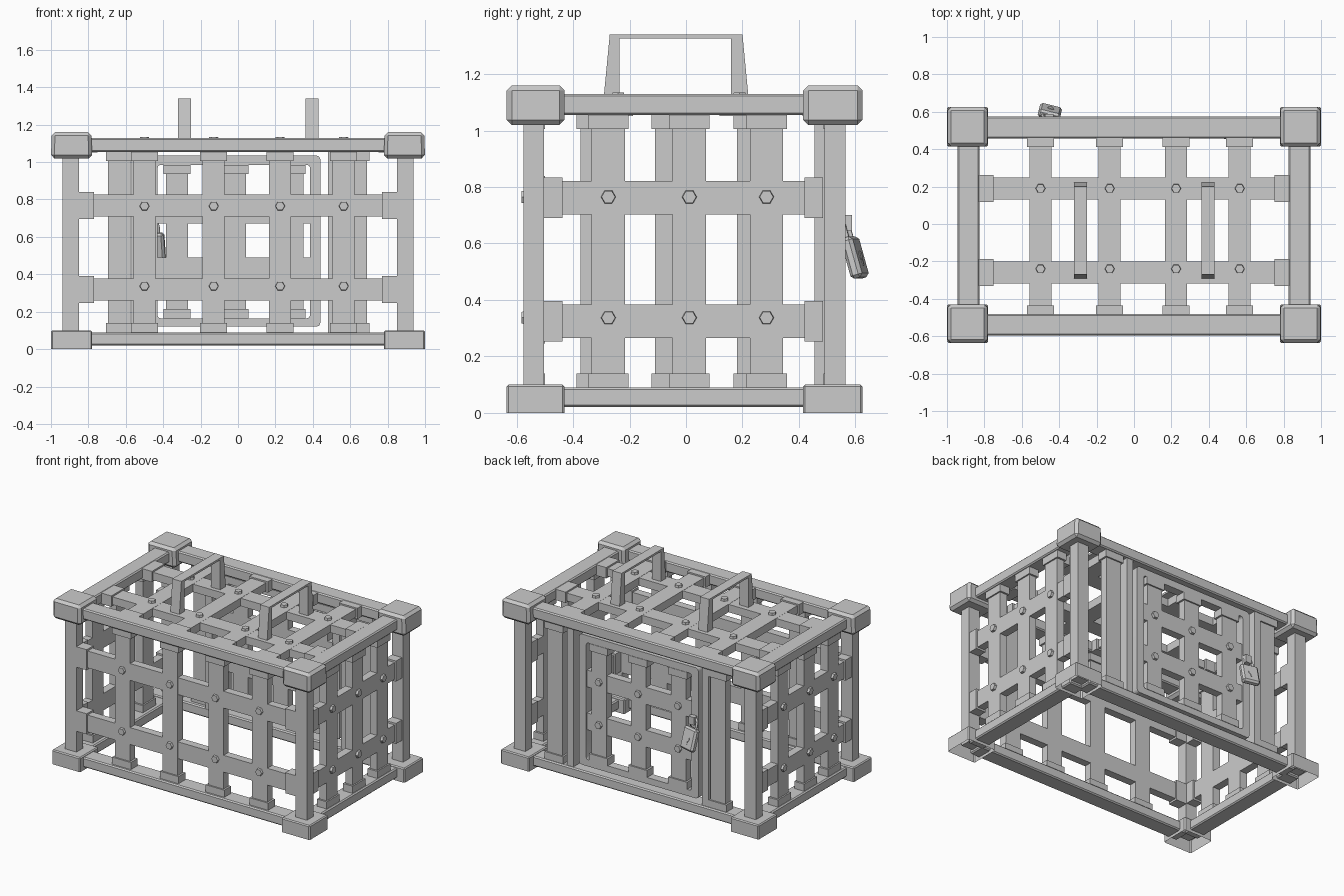
import bpy, bmesh
from math import radians, pi, cos, sin
from mathutils import Matrix, Vector

if "Cube" in bpy.data.objects:
    bpy.data.objects.remove(bpy.data.objects["Cube"])


def add_box(bm, lo, hi):
    size = [b - a for a, b in zip(lo, hi)]
    mid = [(a + b) / 2 for a, b in zip(lo, hi)]
    return bmesh.ops.create_cube(bm, size=1, matrix=Matrix.Translation(mid) @ Matrix.Diagonal((*size, 1)))['verts']


def finish(bm, name, matrix=Matrix(), bevel=0):
    me = bpy.data.meshes.new(name)
    bm.to_mesh(me)
    bm.free()
    ob = bpy.data.objects.new(name, me)
    bpy.context.collection.objects.link(ob)
    ob.matrix_world = matrix
    if bevel:
        m = ob.modifiers.new('bevel', 'BEVEL')
        m.width, m.segments = bevel, 1
    return ob


def box(name, lo, hi, bevel=0.0):
    bm = bmesh.new()
    add_box(bm, lo, hi)
    return finish(bm, name, bevel=bevel)


def bolted_lattice(name, matrix, us, vs, ub, vb, bolt_vs, cap_u=0.08, cap_v=0.05):
    """Flush grid of flat bars with thicker end caps; local z is outward."""
    bm = bmesh.new()
    w, t, cw, ct = 0.059, 0.028, 0.072, 0.038
    for u in us:
        add_box(bm, (u - w, vb[0], -t), (u + w, vb[1], t))
        for a, b in ((vb[0], vb[0] + cap_v), (vb[1] - cap_v, vb[1])):
            add_box(bm, (u - cw, a, -ct), (u + cw, b, ct))
        for v in bolt_vs:
            rot = Matrix.Rotation(pi / 6, 4, 'Z')
            bmesh.ops.create_cone(bm, cap_ends=True, segments=6, radius1=0.027, radius2=0.024,
                                  depth=0.02, matrix=Matrix.Translation((u, v, t + 0.006)) @ rot)
    for v in vs:
        add_box(bm, (ub[0], v - w, -t), (ub[1], v + w, t - 0.001))
        if cap_u:
            for a, b in ((ub[0], ub[0] + cap_u), (ub[1] - cap_u, ub[1])):
                add_box(bm, (a, v - cw, -ct), (b, v + cw, ct))
    return finish(bm, name, matrix)


def facing(loc, turn):
    return Matrix.Translation(loc) @ Matrix.Rotation(radians(turn), 4, 'Z') @ Matrix.Rotation(pi / 2, 4, 'X')


# corner blocks (lower ones hollow underneath) and posts
for sx in (-1, 1):
    for back in (0, 1):
        xs = sorted((sx * 1.0, sx * 0.78))
        ys = (0.415, 0.625) if back else (-0.635, -0.43)
        bm = bmesh.new()
        add_box(bm, (xs[0], ys[0], 1.02), (xs[1], ys[1], 1.16))
        for v in bm.verts:
            if v.co.z > 1.1:
                v.co.x += -0.004 if v.co.x > sum(xs) / 2 else 0.004
        finish(bm, 'top_corner_block', bevel=0.018)
        bm = bmesh.new()
        add_box(bm, (xs[0], ys[0], 0), (xs[1], ys[1], 0.1))
        bm.normal_update()
        bmesh.ops.delete(bm, geom=[f for f in bm.faces if f.normal.z < -0.5], context='FACES_ONLY')
        finish(bm, 'bottom_corner_block', bevel=0.007)
        py = (0.49, 0.565) if back else (-0.575, -0.503)
        px = sorted((sx * 0.937, sx * 0.85))
        box('corner_post', (px[0], py[0], 0.04), (px[1], py[1], 1.06))

# top and bottom rails
for name, z0, z1 in (('bottom_rail', 0.02, 0.09), ('top_rail', 1.055, 1.13)):
    for y0, y1 in ((-0.597, -0.48), (0.458, 0.575)):
        box(name, (-0.85, y0, z0), (0.85, y1, z1), 0.008)
    for s in (-1, 1):
        x0, x1 = sorted((s * 0.943, s * 0.825))
        box(name, (x0, -0.5, z0), (x1, 0.5, z1), 0.008)

# lattice panels
cols = (-0.5, -0.13, 0.225, 0.565)
rows, bolts = (0.318, 0.767), (0.337, 0.765)
bolted_lattice('front_lattice', facing((0, -0.538, 0), 0), cols, rows, (-0.85, 0.85), (0.09, 1.055), bolts)
bolted_lattice('top_lattice', Matrix.Translation((0, 0, 1.09)), cols, (-0.26, 0.19), (-0.83, 0.83),
               (-0.485, 0.463), (-0.24, 0.19))
side_rows = (0.325, 0.762)
bolted_lattice('right_lattice', facing((0.893, 0, 0), 90), (-0.275, 0.012, 0.285), side_rows,
               (-0.503, 0.485), (0.09, 1.055), bolts, 0.065)
bolted_lattice('left_lattice', facing((-0.893, 0, 0), -90), (-0.24, 0.05, 0.315), side_rows,
               (-0.485, 0.503), (0.09, 1.055), bolts, 0.065)
bolted_lattice('back_bars', facing((0, 0.525, 0), 180), (-0.63, 0.635), (), (0, 0), (0.09, 1.055), ())
bolted_lattice('door_lattice', facing((0, 0.52, 0), 180), (-0.29, 0.015, 0.325), (0.43, 0.73),
               (-0.39, 0.435), (0.165, 0.985), (0.43, 0.73), 0)

# door jambs
for x in (-0.545, 0.505):
    box('door_jamb', (x - 0.025, 0.455, 0.085), (x + 0.025, 0.563, 1.06))

# rounded door frame
cu = bpy.data.curves.new('door_frame', 'CURVE')
cu.dimensions, cu.fill_mode, cu.extrude = '2D', 'BOTH', 0.03
for x0, x1, z0, z1, r in ((-0.485, 0.44, 0.12, 1.035, 0.02), (-0.43, 0.385, 0.165, 0.985, 0.015)):
    pts = []
    for cx, cz, a0 in ((x1 - r, z1 - r, 0), (x0 + r, z1 - r, 90), (x0 + r, z0 + r, 180), (x1 - r, z0 + r, 270)):
        for k in range(3):
            a = radians(a0 + 45 * k)
            pts.append((cx + r * cos(a), cz + r * sin(a), 0, 1))
    sp = cu.splines.new('POLY')
    sp.points.add(len(pts) - 1)
    for p, co in zip(sp.points, pts):
        p.co = co
    sp.use_cyclic_u = True
frame = bpy.data.objects.new('door_frame', cu)
bpy.context.collection.objects.link(frame)
frame.matrix_world = facing((0, 0.525, 0), 0)

# carrying handles: bent straps with tapered legs
profile = [(-0.295, 1.08), (-0.27, 1.34), (0.2, 1.34), (0.225, 1.08),
           (0.16, 1.08), (0.16, 1.326), (-0.235, 1.326), (-0.235, 1.08)]
for x0 in (-0.32, 0.36):
    bm = bmesh.new()
    f = bm.faces.new([bm.verts.new((x0, y, z)) for y, z in profile])
    ext = bmesh.ops.extrude_face_region(bm, geom=[f])['geom']
    bmesh.ops.translate(bm, vec=(0.07, 0, 0), verts=[v for v in ext if isinstance(v, bmesh.types.BMVert)])
    bmesh.ops.recalc_face_normals(bm, faces=bm.faces)
    finish(bm, 'handle')

# padlock hanging on the door edge
tilt = (Matrix.Translation((-0.45, 0.598, 0.55)) @ Matrix.Rotation(radians(-14), 4, 'Z')
        @ Matrix.Rotation(radians(16), 4, 'X'))
bm = bmesh.new()
add_box(bm, (-0.06, -0.022, -0.075), (0.06, 0.022, 0.075))
finish(bm, 'padlock_body', tilt, 0.012)
bm = bmesh.new()
bmesh.ops.create_cone(bm, cap_ends=True, segments=10, radius1=0.018, radius2=0.018, depth=0.006,
                      matrix=Matrix.Translation((0, 0.022, 0)) @ Matrix.Rotation(pi / 2, 4, 'X'))
add_box(bm, (-0.006, 0.02, -0.035), (0.006, 0.025, 0))
finish(bm, 'keyhole_plate', tilt)
cu = bpy.data.curves.new('padlock_shackle', 'CURVE')
cu.dimensions, cu.bevel_depth, cu.bevel_resolution = '3D', 0.008, 1
pts = [(-0.032, 0.06)] + [(-0.032 * cos(pi * k / 6), 0.11 + 0.032 * sin(pi * k / 6)) for k in range(7)] + [(0.032, 0.06)]
sp = cu.splines.new('POLY')
sp.points.add(len(pts) - 1)
for p, (x, z) in zip(sp.points, pts):
    p.co = (x, 0, z, 1)
shackle = bpy.data.objects.new('padlock_shackle', cu)
bpy.context.collection.objects.link(shackle)
shackle.matrix_world = tilt
box('hasp', (-0.475, 0.54, 0.645), (-0.43, 0.588, 0.7))

# turn the curves into meshes
bpy.context.view_layer.update()
for ob in (frame, shackle):
    bpy.ops.object.select_all(action='DESELECT')
    ob.select_set(True)
    bpy.context.view_layer.objects.active = ob
    bpy.ops.object.convert(target='MESH')
